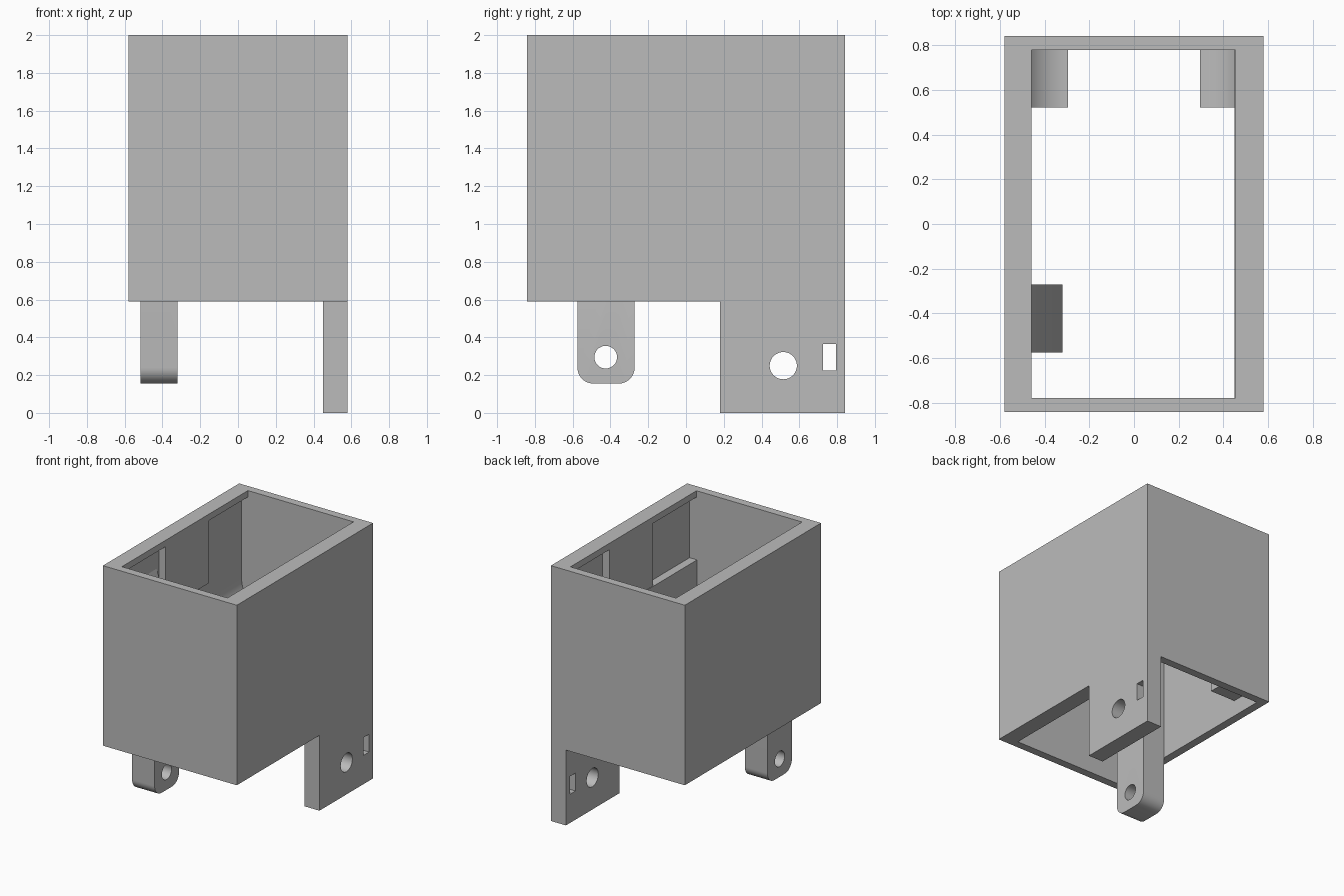
import bpy
from math import cos, sin, pi, radians

cube = bpy.data.objects.get("Cube")
if cube:
    bpy.data.objects.remove(cube, do_unlink=True)

grey = bpy.data.materials.new("plain grey")
grey.use_nodes = True
COLOUR = (0.5, 0.5, 0.5, 1)
grey.diffuse_color = COLOUR
grey.node_tree.nodes["Principled BSDF"].inputs["Base Color"].default_value = COLOUR


def prism(name, outline, axis, lo, hi):
    """Extrude a 2D outline along x (outline is y, z) or y (outline is x, z)."""
    def place(p, t):
        return (t, p[0], p[1]) if axis == "x" else (p[0], t, p[1])
    n = len(outline)
    verts = [place(p, t) for t in (lo, hi) for p in outline]
    faces = [list(range(n)), list(range(n, 2 * n))]
    faces += [[i, (i + 1) % n, (i + 1) % n + n, i + n] for i in range(n)]
    mesh = bpy.data.meshes.new(name)
    mesh.from_pydata(verts, [], faces)
    mesh.materials.append(grey)
    obj = bpy.data.objects.new(name, mesh)
    bpy.context.collection.objects.link(obj)
    # consistent outward normals
    import bmesh
    bm = bmesh.new()
    bm.from_mesh(mesh)
    bmesh.ops.recalc_face_normals(bm, faces=bm.faces)
    bm.to_mesh(mesh)
    bm.free()
    return obj


def box(name, x0, x1, y0, y1, z0, z1):
    return prism(name, [(y0, z0), (y1, z0), (y1, z1), (y0, z1)], "x", x0, x1)


def arc(cx, cz, r, start, end, steps):
    angles = [radians(start + (end - start) * i / steps) for i in range(steps + 1)]
    return [(cx + r * cos(a), cz + r * sin(a)) for a in angles]


def cylinder(name, y, z, r, x0, x1):
    return prism(name, arc(y, z, r, 0, 352.5, 47), "x", x0, x1)


def cut(target, cutter):
    cutter.hide_render = True
    mod = target.modifiers.new("cut", "BOOLEAN")
    mod.operation, mod.solver, mod.object = "DIFFERENCE", "EXACT", cutter
    bpy.context.view_layer.objects.active = target
    bpy.ops.object.modifier_apply(modifier=mod.name)
    bpy.data.objects.remove(cutter, do_unlink=True)


def smooth(obj):
    bpy.ops.object.select_all(action="DESELECT")
    obj.select_set(True)
    bpy.context.view_layer.objects.active = obj
    bpy.ops.object.shade_smooth_by_angle(angle=radians(30))


W, D, BASE, TOP = 0.58, 0.843, 0.59, 2.0     # outer half sizes and heights
IN_Y, THIN = 0.78, 0.515                      # inner wall faces
STEP, LIP = 1.46, 1.95                        # recess floor and underside of lip

# Housing with a mounting tab hanging from its left side
housing = prism("housing", [(-D, BASE), (0.18, BASE), (0.18, 0), (D, 0),
                            (D, TOP), (-D, TOP)], "x", -W, W)
cut(housing, box("tab_clearance", -1, 0.45, -1, 1, -1, BASE))

# Open shaft, widened slightly above the step
cut(housing, box("shaft", -0.46, 0.45, -IN_Y, IN_Y, 0.3, 2.2))
cut(housing, box("upper_shaft", 0.3, 0.455, -IN_Y, IN_Y, STEP, 2.2))

# Thin lower wall on the right, and recesses under the lip at each end
cut(housing, box("lower_recess", -THIN, -0.4, -IN_Y, IN_Y, 0.3, STEP))
for y0, y1 in ((-IN_Y, -0.24), (0.30, IN_Y)):
    cut(housing, box("left_recess", 0.4, THIN, y0, y1, STEP, LIP))
    cut(housing, box("right_recess", -THIN, -0.4, y0, y1, STEP - 0.2, LIP))

# Round hole and slot through the tab
cut(housing, cylinder("tab_hole", 0.515, 0.25, 0.072, 0.3, 0.7))
cut(housing, box("tab_slot", 0.3, 0.7, 0.725, 0.795, 0.225, 0.365))
smooth(housing)

# Curved cradle ledges in the back corners
for side, name in ((-1, "right_ledge"), (1, "left_ledge")):
    edge, r, top = 0.295, 0.22, 1.295
    curve = arc(edge, top, r, 0, -90, 16)
    outline = [(side * x, z) for x, z in curve + [(edge, 0.717), (edge + r, 0.717)]]
    smooth(prism(name, outline, "y", 0.523, IN_Y))

# Hanging lug with rounded lower corners and a sloped top
y0, y1, low, r, peak = -0.575, -0.272, 0.155, 0.085, 1.775
outline = arc(y0 + r, low + r, r, 180, 270, 10) + arc(y1 - r, low + r, r, 270, 360, 10)
lug = prism("lug", outline + [(y1, peak), (y0, peak)], "x", -THIN, -0.32)
cut(lug, prism("lug_slope", [(-THIN, peak), (-0.315, 1.19), (-0.2, 1.19), (-0.2, 2),
                             (-THIN, 2)], "y", -0.8, 0))
cut(lug, cylinder("lug_hole", -0.425, 0.295, 0.06, -0.7, -0.2))
smooth(lug)
